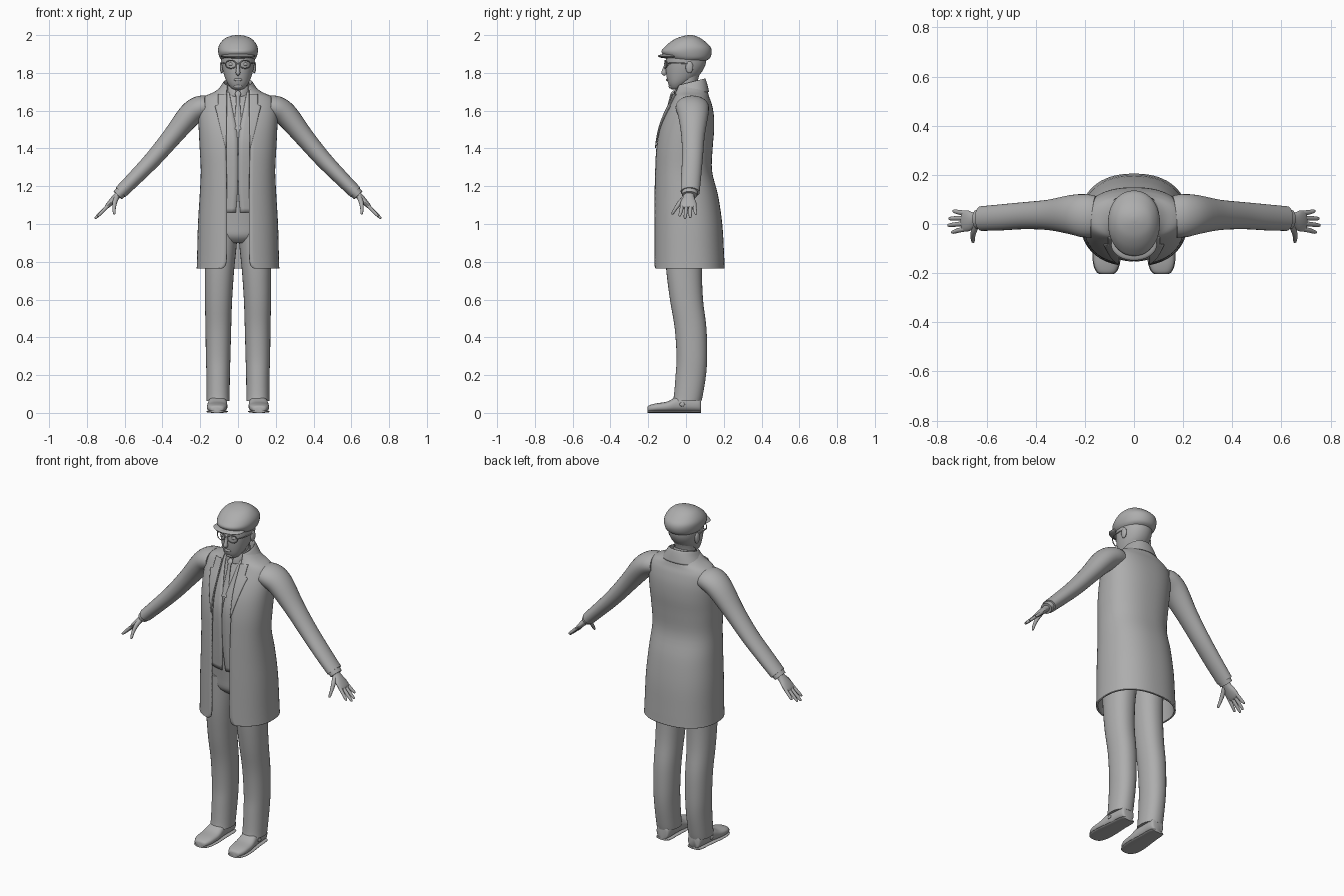
import bpy, bmesh, math
from mathutils import Vector

grey = bpy.data.materials.new("plain grey")
grey.diffuse_color = (0.42, 0.42, 0.42, 1)


def finish(name, bm, thickness=0):
    """Turn a bmesh into a smooth-shaded object, optionally thickened inward."""
    bmesh.ops.recalc_face_normals(bm, faces=bm.faces[:])
    me = bpy.data.meshes.new(name)
    bm.to_mesh(me)
    bm.free()
    me.materials.append(grey)
    ob = bpy.data.objects.new(name, me)
    bpy.context.collection.objects.link(ob)
    if thickness:
        mod = ob.modifiers.new("thickness", 'SOLIDIFY')
        mod.thickness = thickness
        mod.offset = -1
    bpy.ops.object.select_all(action='DESELECT')
    ob.select_set(True)
    bpy.context.view_layer.objects.active = ob
    bpy.ops.object.shade_smooth_by_angle(angle=math.radians(45))
    return ob


def resample(rows, steps=4):
    """Smooth curve through rows of numbers."""
    out = []
    for i in range(len(rows) - 1):
        p0, p1, p2 = rows[max(i - 1, 0)], rows[i], rows[i + 1]
        p3 = rows[min(i + 2, len(rows) - 1)]
        for s in range(steps):
            t = s / steps
            out.append([0.5 * (2 * b + (c - a) * t + (2 * a - 5 * b + 4 * c - d) * t * t
                               + (3 * b - a - 3 * c + d) * t ** 3)
                        for a, b, c, d in zip(p0, p1, p2, p3)])
    return out + [list(rows[-1])]


def skin(name, rings, closed=True, thickness=0):
    bm = bmesh.new()
    vs = [[bm.verts.new(p) for p in r] for r in rings]
    n = len(vs[0])
    for a, b in zip(vs, vs[1:]):
        for i in range(n if closed else n - 1):
            j = (i + 1) % n
            bm.faces.new((a[i], a[j], b[j], b[i]))
    if closed:
        bm.faces.new(vs[0])
        bm.faces.new(vs[-1])
    return finish(name, bm, thickness)


def power(v, n):
    return math.copysign(abs(v) ** (2 / n), v)


def loft(name, rows, cx=0, n=2.0, sides=40, open_front=False, thickness=0, steps=4):
    """Rows: z, half width, front y, back y, [half opening], [tilt]."""
    rings = []
    for row in resample(rows, steps):
        z, a, yf, yb = row[:4]
        w = max(row[4], 0.001) if len(row) > 4 else 0
        tilt = row[5] if len(row) > 5 else 0
        yc, b = (yf + yb) / 2, (yb - yf) / 2
        t0 = math.asin(min((w / a) ** (n / 2), 0.99)) if open_front else 0
        ring = []
        for i in range(sides + (1 if open_front else 0)):
            t = t0 + (2 * math.pi - 2 * t0) * i / sides
            y = -b * power(math.cos(t), n)
            ring.append((cx + a * power(math.sin(t), n), yc + y, z + tilt * y))
        rings.append(ring)
    return skin(name, rings, not open_front, thickness)


def tube(name, rows, sides=20, steps=4):
    """Rows: x, y, z, radius across, radius along y."""
    pts = resample(rows, steps)
    rings = []
    for i, (x, y, z, ra, ry) in enumerate(pts):
        p, q = pts[max(i - 1, 0)], pts[min(i + 1, len(pts) - 1)]
        t = (Vector(q[:3]) - Vector(p[:3])).normalized()
        side = (Vector((0, 1, 0)) - t * t.y).normalized()
        up = t.cross(side)
        rings.append([Vector((x, y, z)) + up * ra * math.cos(k) + side * ry * math.sin(k)
                      for k in (2 * math.pi * j / sides for j in range(sides))])
    return skin(name, rings)


def ball(name, loc, size):
    bm = bmesh.new()
    bmesh.ops.create_uvsphere(bm, u_segments=24, v_segments=12, radius=1)
    for v in bm.verts:
        v.co = Vector(loc) + Vector([c * s for c, s in zip(v.co, size)])
    return finish(name, bm)


# long open coat: shell with a front opening and rounded hem corners
coat = [(.765, .219, -.172, .205, .085), (.785, .218, -.172, .204, .066),
        (.85, .216, -.172, .201, .06), (1.0, .212, -.172, .192, .06),
        (1.15, .203, -.171, .17, .06), (1.28, .197, -.168, .138, .062),
        (1.4, .203, -.162, .141, .064), (1.5, .208, -.145, .149, .064),
        (1.58, .21, -.116, .147, .062), (1.64, .203, -.086, .135, .062),
        (1.675, .178, -.07, .122, .062), (1.70, .125, -.063, .115, .062),
        (1.735, .08, -.056, .104, .058)]
loft("coat", coat, n=2.3, sides=56, open_front=True, thickness=.01)

# coat collar folded over, higher at the back
loft("coat_collar", [(1.69, .12, -.078, .122, .085, .1), (1.725, .094, -.07, .112, .066, .2),
                     (1.75, .076, -.06, .101, .056, .25), (1.735, .07, -.054, .092, .052, .25),
                     (1.69, .068, -.05, .088, .052, .2)],
     n=2.2, open_front=True, thickness=.004)

# lapels: plates following the coat front
fine = resample(coat, 6)
lapel_rows = [r for r in fine if 1.39 < r[0] < 1.69]
for s, side in ((1, "left"), (-1, "right")):
    rings = []
    for z, a, yf, yb, w in lapel_rows:
        wide = (z - 1.39) * .27 if z < 1.63 else .045
        ring = []
        for k in range(7):
            x = w - .002 + wide * k / 6
            y = (yf + yb) / 2 - (yb - yf) / 2 * (1 - min(x / a, 1) ** 2.3) ** (1 / 2.3)
            ring.append((s * x, y - .007, z + .002))
        rings.append(ring)
    skin(side + "_lapel", rings, closed=False, thickness=.005)

# shirt, waistcoat with a V neck, tie and shirt collar
body = [(1.06, .16, -.128, .1), (1.2, .16, -.139, .1), (1.4, .165, -.146, .11),
        (1.5, .165, -.128, .11), (1.58, .15, -.1, .11), (1.64, .13, -.076, .1),
        (1.70, .07, -.055, .08)]
loft("shirt", body)
opening = [.012, .002, .002, .008, .024, .036, .048]
loft("waistcoat", [(z, a, yf - .007, yb + .004, w) for (z, a, yf, yb), w in zip(body, opening)],
     open_front=True, thickness=.005)
loft("shirt_collar", [(1.69, .07, -.066, .078, .012, .2), (1.72, .066, -.062, .074, .012, .25),
                      (1.745, .061, -.055, .07, .014, .3)], open_front=True, thickness=.004)
tube("tie", [(0, -.062, 1.705, .004, .004), (0, -.074, 1.69, .016, .007),
             (0, -.082, 1.665, .010, .006), (0, -.106, 1.58, .015, .004),
             (0, -.133, 1.5, .018, .003)])

# trousers: hips plus two legs
loft("trouser_hips", [(.90, .10, -.08, .07), (.935, .155, -.112, .098), (1.0, .165, -.12, .105),
                      (1.12, .162, -.133, .10)])
leg = [(1.0, .082, .08, -.115, .098), (.9, .09, .084, -.112, .095), (.76, .098, .078, -.105, .085),
       (.6, .103, .072, -.085, .09), (.45, .104, .068, -.06, .108), (.3, .105, .065, -.05, .112),
       (.2, .105, .062, -.055, .106), (.1, .105, .061, -.063, .09), (.062, .105, .061, -.07, .082)]
shoe = [(-.204, .112, .022, .03), (-.195, .112, .038, .04), (-.16, .112, .052, .05),
        (-.1, .11, .054, .06), (-.05, .108, .05, .085), (0, .106, .046, .095),
        (.05, .104, .044, .09), (.074, .104, .038, .085), (.08, .104, .026, .075)]


def shoe_part(name, s, height, grow, z0):
    rings = []
    for y, cx, rx, h in resample(shoe):
        h = height or h
        rings.append([(s * (cx + (rx + grow) * power(math.cos(t), 2.6)), y,
                       z0 + (h - z0) / 2 * (1 + power(math.sin(t), 2.6)))
                      for t in (2 * math.pi * k / 28 for k in range(28))])
    skin(name, rings)


for s, side in ((1, "left"), (-1, "right")):
    # leg: one smooth loft with a centre that drifts outward
    rings = []
    for z, cx, rx, yf, yb in resample(leg):
        rings.append([(s * (cx + rx * power(math.cos(t), 2.2)),
                       (yf + yb) / 2 + (yb - yf) / 2 * power(math.sin(t), 2.2), z)
                      for t in (2 * math.pi * k / 32 for k in range(32))])
    skin(side + "_trouser_leg", rings)
    shoe_part(side + "_shoe", s, None, 0, .006)
    shoe_part(side + "_shoe_sole", s, .014, .003, 0)
    ball(side + "_shoe_buckle", (s * .157, -.02, .045), (.005, .014, .011))

    def limb(name, rows, **kw):
        tube(side + "_" + name, [(s * r[0],) + tuple(r[1:]) for r in rows], **kw)

    # sleeve, shirt cuff, palm, fingers and thumb
    limb("sleeve", [(.165, .03, 1.622, .058, .085), (.205, .034, 1.613, .064, .088),
                    (.257, .038, 1.575, .063, .08), (.347, .037, 1.465, .052, .062),
                    (.446, .034, 1.348, .045, .055), (.54, .027, 1.25, .040, .053),
                    (.622, .022, 1.168, .036, .05)], sides=28)
    limb("shirt_cuff", [(.605, .021, 1.185, .033, .044), (.637, .019, 1.152, .03, .04)])
    limb("palm", [(.615, .018, 1.175, .02, .027), (.645, .016, 1.144, .018, .028),
                  (.67, .013, 1.118, .016, .041), (.692, .012, 1.094, .012, .043),
                  (.70, .012, 1.085, .007, .036)])
    for name, y0, y1, x1, z1 in (("index", -.02, -.033, .742, 1.04), ("middle", .002, -.005, .757, 1.028),
                                 ("ring", .024, .022, .753, 1.032), ("little", .044, .052, .737, 1.05)):
        limb(name + "_finger", [(.685, y0, 1.10, .009, .010),
                                ((.69 + x1) / 2, (y0 + y1) / 2, (1.095 + z1) / 2, .009, .0095),
                                (x1 - .005, y1, z1 + .006, .007, .007), (x1, y1, z1, .002, .002)], sides=12)
    limb("thumb", [(.642, -.002, 1.143, .014, .014), (.652, -.03, 1.115, .012, .013),
                   (.656, -.055, 1.082, .009, .009), (.655, -.07, 1.058, .007, .007),
                   (.655, -.074, 1.05, .002, .002)], sides=12)

    # ear, eye and spectacles
    ball(side + "_ear", (s * .086, .018, 1.83), (.010, .02, .032))
    ball(side + "_eye", (s * .035, -.094, 1.846), (.016, .009, .009))
    rim = [(s * (.038 + .029 * math.cos(t)), -.112 + .012 * max(math.cos(t), 0), 1.845 + .021 * math.sin(t))
           for t in (2 * math.pi * k / 28 for k in range(28))]
    cu = bmesh.new()
    loops = []
    for x, y, z in rim:
        o = Vector((x - s * .038, 0, z - 1.845)).normalized()
        loops.append([cu.verts.new(Vector((x, y, z)) + o * .0028 * math.cos(q) + Vector((0, .0028 * math.sin(q), 0)))
                      for q in (math.pi * k / 3 for k in range(6))])
    for i in range(28):
        a, b = loops[i], loops[(i + 1) % 28]
        for k in range(6):
            cu.faces.new((a[k], a[(k + 1) % 6], b[(k + 1) % 6], b[k]))
    finish(side + "_spectacle_rim", cu)
    limb("spectacle_arm", [(.067, -.1, 1.85, .003, .003), (.086, -.06, 1.852, .003, .003),
                           (.09, .015, 1.85, .003, .003)], sides=8)

# head, neck and face
loft("neck", [(1.64, .062, -.045, .08), (1.70, .058, -.048, .075), (1.75, .057, -.05, .062),
              (1.80, .06, -.05, .075)])
loft("head", [(1.712, .02, -.075, -.03), (1.72, .036, -.083, -.015), (1.74, .052, -.093, .01),
              (1.765, .065, -.1, .045), (1.80, .077, -.105, .08), (1.84, .086, -.107, .102),
              (1.88, .089, -.106, .108), (1.92, .085, -.098, .108), (1.95, .07, -.07, .09)], n=2.1)
tube("nose", [(0, -.1, 1.862, .006, .006), (0, -.108, 1.84, .008, .008), (0, -.115, 1.815, .010, .011),
              (0, -.115, 1.8, .012, .015), (0, -.107, 1.79, .006, .008)])
ball("lips", (0, -.099, 1.764), (.022, .007, .008))
ball("chin", (0, -.078, 1.73), (.024, .014, .014))
ball("spectacle_bridge", (0, -.113, 1.85), (.011, .003, .003))

# flat cap: soft crown over a short brim
loft("cap_crown", [(1.868, .086, -.095, .095, 0, -.08), (1.884, .098, -.118, .124, 0, -.07),
                   (1.91, .105, -.13, .136, 0, -.03), (1.935, .104, -.115, .131, 0, 0),
                   (1.96, .092, -.088, .108, 0, 0), (1.982, .07, -.053, .08, 0, 0),
                   (1.995, .04, -.015, .052, 0, 0), (2.0, .01, .012, .03, 0, 0)], n=2.1)
ball("cap_brim", (0, -.085, 1.889), (.093, .064, .013))
